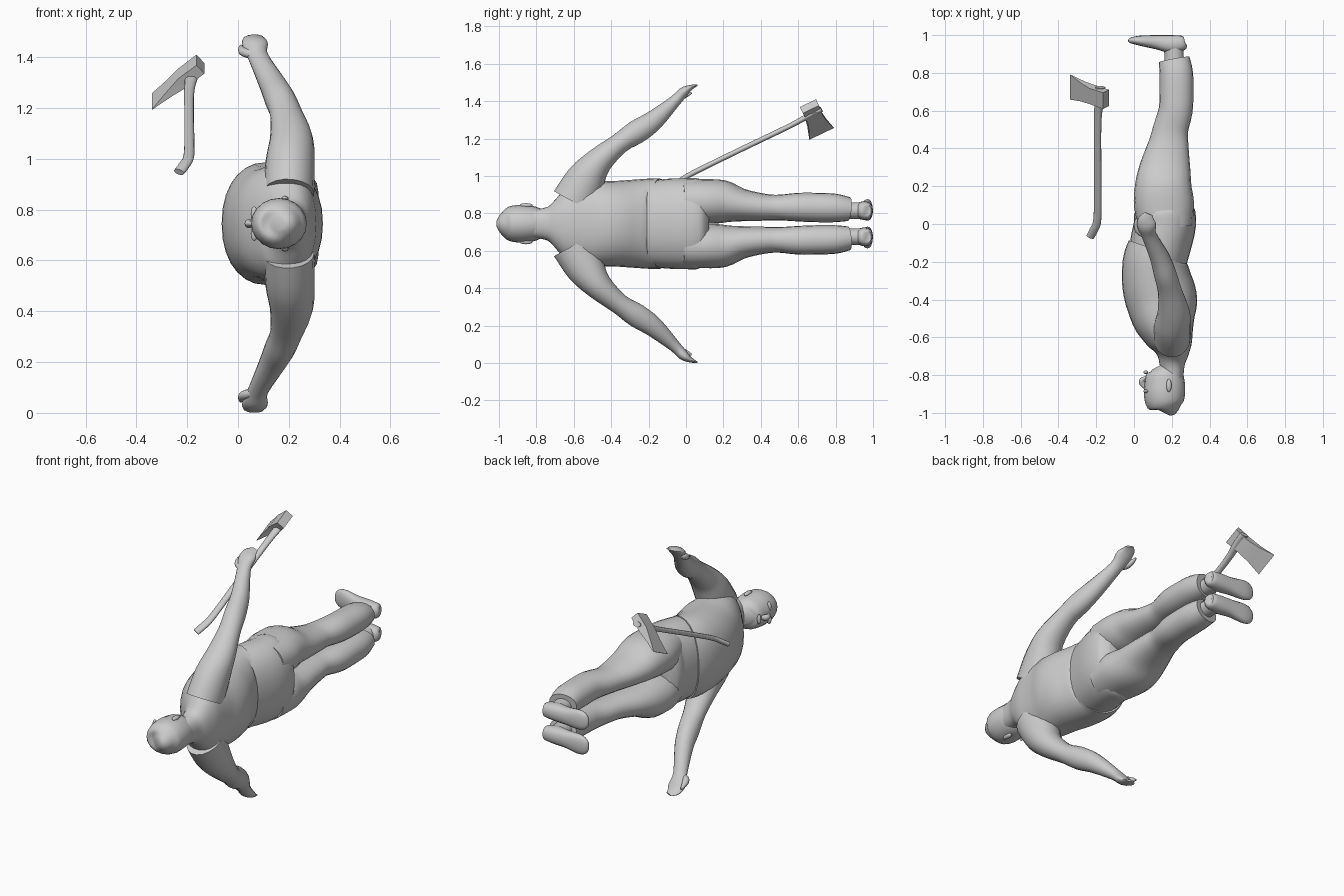
import bpy, bmesh, math
from mathutils import Vector

cube = bpy.data.objects.get("Cube")
if cube:
    bpy.data.objects.remove(cube)

MID = 0.745                      # height of the body's mirror plane
X, Z = Vector((1, 0, 0)), Vector((0, 0, 1))

grey = bpy.data.materials.new("plain_grey")
grey.use_nodes = True
grey.diffuse_color = (0.6, 0.6, 0.6, 1)
grey.node_tree.nodes["Principled BSDF"].inputs["Base Color"].default_value = (0.6, 0.6, 0.6, 1)


def finish(bm, name, angle=50):
    bmesh.ops.recalc_face_normals(bm, faces=bm.faces)
    mesh = bpy.data.meshes.new(name)
    bm.to_mesh(mesh)
    bm.free()
    mesh.materials.append(grey)
    obj = bpy.data.objects.new(name, mesh)
    bpy.context.collection.objects.link(obj)
    bpy.ops.object.select_all(action='DESELECT')
    obj.select_set(True)
    bpy.context.view_layer.objects.active = obj
    bpy.ops.object.shade_smooth_by_angle(angle=math.radians(angle))
    return obj


def spline(rows, steps):
    """Smooth in-between rows through the given rows."""
    out = []
    for i in range(len(rows) - 1):
        p0, p1 = rows[max(i - 1, 0)], rows[i]
        p2, p3 = rows[i + 1], rows[min(i + 2, len(rows) - 1)]
        for k in range(steps):
            t = k / steps
            out.append([b + 0.5 * t * (c - a + t * (2*a - 5*b + 4*c - d + t * (3*(b - c) + d - a)))
                        for a, b, c, d in zip(p0, p1, p2, p3)])
    return out + [list(rows[-1])]


def loft(name, rows, ref, sides=20, steps=3, power=1.0):
    """Rows are x, y, z, half size along ref, half size across."""
    rows = spline(rows, steps)
    centres = [Vector(r[:3]) for r in rows]
    bm = bmesh.new()
    rings = []
    for i, r in enumerate(rows):
        tangent = (centres[min(i + 1, len(rows) - 1)] - centres[max(i - 1, 0)]).normalized()
        u = (ref - tangent * ref.dot(tangent)).normalized()
        v = tangent.cross(u)
        ring = []
        for k in range(sides):
            a = math.tau * k / sides
            c, s = math.cos(a), math.sin(a)
            c = math.copysign(abs(c) ** power, c)
            s = math.copysign(abs(s) ** power, s)
            ring.append(bm.verts.new(centres[i] + u * r[3] * c + v * r[4] * s))
        rings.append(ring)
    for a, b in zip(rings, rings[1:]):
        for k in range(sides):
            n = (k + 1) % sides
            bm.faces.new((a[k], a[n], b[n], b[k]))
    bm.faces.new(rings[0])
    bm.faces.new(rings[-1])
    return finish(bm, name)


def along_y(rows):
    """Rows of y, front x, back x, half width on the mirror plane."""
    return [((f + b) / 2, y, MID, (b - f) / 2, w) for y, f, b, w in rows]


def ellipsoid(name, centre, size):
    bm = bmesh.new()
    bmesh.ops.create_uvsphere(bm, u_segments=12, v_segments=8, radius=1)
    bmesh.ops.scale(bm, vec=size, verts=bm.verts)
    bmesh.ops.translate(bm, vec=centre, verts=bm.verts)
    return finish(bm, name)


# Head, shirt and hips
loft("head", along_y([
    (-1.0, .13, .19, .025), (-.985, .095, .235, .06), (-.95, .062, .26, .09),
    (-.9, .052, .27, .1), (-.85, .055, .27, .098), (-.8, .06, .26, .09),
    (-.765, .068, .24, .068), (-.745, .09, .2, .035)]), X)
loft("torso", along_y([
    (-.82, .15, .26, .075), (-.74, .135, .27, .09), (-.69, .12, .29, .14),
    (-.64, .09, .31, .195), (-.58, .045, .32, .222), (-.5, -.01, .33, .23),
    (-.4, -.045, .335, .228), (-.3, -.065, .305, .234), (-.2, -.06, .28, .241),
    (-.14, -.036, .287, .242)]), X, sides=28, power=0.9)
loft("hips", along_y([
    (-.24, -.04, .265, .225), (-.1, -.02, .305, .24), (0, 0, .328, .243),
    (.07, .0, .318, .24), (.11, .04, .27, .19)]), X, sides=28, power=0.9)

# Face details
loft("nose", [(.065, -.875, MID, .006, .008), (.045, -.845, MID, .016, .012),
              (.043, -.825, MID, .014, .019), (.065, -.812, MID, .006, .012)], X, sides=10)
ellipsoid("mouth", (.062, -.785, MID), (.012, .01, .03))

for s, side in ((1, "right"), (-1, "left")):
    ellipsoid(side + "_ear", (.185, -.855, MID + s * .098), (.014, .035, .012))
    ellipsoid(side + "_brow", (.064, -.885, MID + s * .038), (.014, .01, .03))

    # Trouser leg: y, front x, back x, inner and outer distance from the mirror plane
    leg = [(-.02, .03, .31, .0, .235), (.1, 0, .318, .0, .238), (.2, .005, .305, .003, .232),
           (.3, .03, .3, .012, .187), (.42, .075, .29, .016, .16), (.5, .1, .287, .018, .155),
           (.6, .13, .31, .012, .165), (.7, .135, .315, .008, .165), (.8, .135, .312, .008, .16),
           (.87, .13, .295, .014, .142)]
    loft(side + "_leg", [((f + b) / 2, y, MID + s * (i + o) / 2, (b - f) / 2, (o - i) / 2)
                         for y, f, b, i, o in leg], X, power=0.93)

    # Ankle and foot
    z = MID + s * .07
    loft(side + "_ankle", [(.215, .84, z, .055, .045), (.212, .9, z, .05, .045),
                           (.205, .97, z, .06, .045)], X, sides=14)
    foot = [(.272, .94, .98, .02), (.262, .92, .996, .04), (.2, .905, 1.0, .05),
            (.12, .925, 1.0, .05), (.04, .942, .998, .058), (0, .952, .992, .052),
            (-.022, .958, .984, .034), (-.03, .966, .976, .01)]
    loft(side + "_foot", [(x, (a + b) / 2, z + s * max(0, .1 - x) * .06, w, (b - a) / 2)
                          for x, a, b, w in foot], Z, sides=16, power=0.85)

    # Arm tapering into a flat open hand
    arm = [(.2, -.6, .12, .1, .12), (.205, -.535, .24, .097, .105), (.21, -.465, .335, .085, .075),
           (.19, -.355, .43, .064, .056), (.165, -.265, .49, .06, .064),
           (.135, -.175, .55, .052, .055), (.08, -.06, .655, .04, .032),
           (.068, -.015, .702, .05, .028), (.066, .022, .727, .045, .015),
           (.078, .054, .739, .022, .005)]
    loft(side + "_arm", [(x, y, MID + s * d, a, b) for x, y, d, a, b in arm], X, sides=18)
    thumb = [(.06, -.06, .665, .018, .018), (.025, -.035, .675, .02, .018),
             (.014, .0, .688, .014, .014), (.012, .03, .7, .005, .005)]
    loft(side + "_thumb", [(x, y, MID + s * d, a, b) for x, y, d, a, b in thumb], X, sides=10)

# Axe handle with a curved grip
loft("axe_handle", [
    (-.232, -.068, .948, .022, .013), (-.212, -.03, .975, .023, .014),
    (-.193, .035, 1.015, .021, .014), (-.192, .3, 1.145, .019, .014),
    (-.192, .55, 1.265, .02, .014), (-.182, .66, 1.325, .026, .015),
    (-.178, .725, 1.357, .026, .015)], X, sides=12)

# Axe head: a wedge that narrows at the neck and flares to the edge
up = Vector((0, .9, .43)).normalized()
back, edge = Vector((-.148, .66, 1.373)), Vector((-.338, .725, 1.226))
flat = (edge - back).cross(up).normalized()
bm = bmesh.new()
rings = []
for t, height, thick in ((0, .048, .024), (.38, .046, .025), (.65, .054, .014), (1, .073, .001)):
    c = back.lerp(edge, t)
    rings.append([bm.verts.new(c + up * height * p + flat * thick * q)
                  for p, q in ((1, 1), (1, -1), (-1, -1), (-1, 1))])
for a, b in zip(rings, rings[1:]):
    for k in range(4):
        bm.faces.new((a[k], a[(k + 1) % 4], b[(k + 1) % 4], b[k]))
bm.faces.new(rings[0])
bm.faces.new(rings[-1])
finish(bm, "axe_head", 25)
